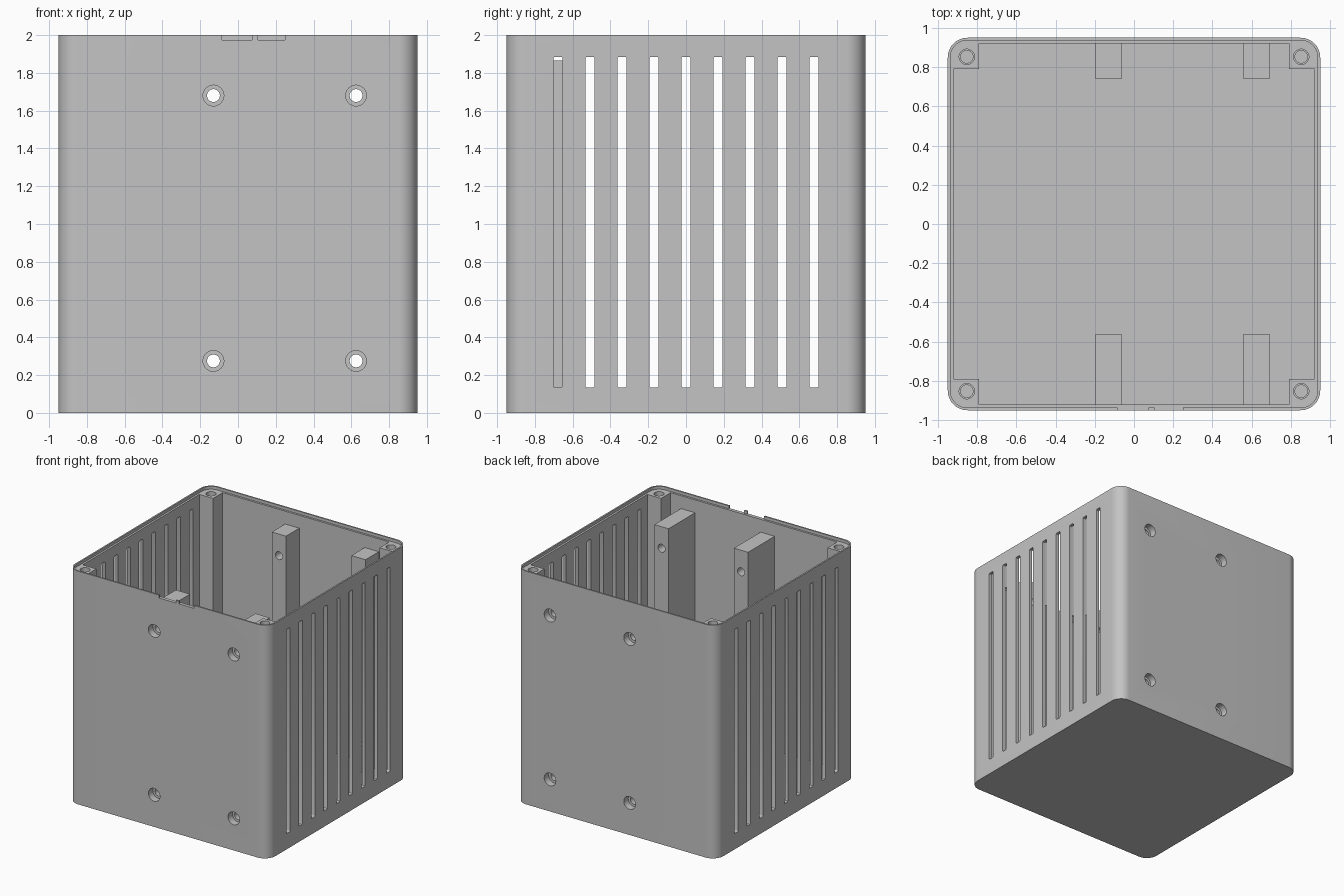
import bpy
import bmesh
from math import cos, sin, pi

cube = bpy.data.objects.get("Cube")
if cube:
    bpy.data.objects.remove(cube, do_unlink=True)

grey = bpy.data.materials.new("plain grey")
grey.use_nodes = True
colour = (0.55, 0.55, 0.55, 1)
grey.diffuse_color = colour
grey.node_tree.nodes["Principled BSDF"].inputs["Base Color"].default_value = colour

HALF, INNER, LIP, POST = 0.95, 0.92, 0.937, 0.79
TOP, LEDGE, FLOOR = 2.0, 1.975, 0.03


def rectangle(a0, a1, b0, b1):
    return [(a0, b0), (a1, b0), (a1, b1), (a0, b1)]


def rounded(a0, a1, b0, b1, r, steps):
    corners = [(a1 - r, b1 - r), (a0 + r, b1 - r), (a0 + r, b0 + r), (a1 - r, b0 + r)]
    return [(a + r * cos((q + i / steps) * pi / 2), b + r * sin((q + i / steps) * pi / 2))
            for q, (a, b) in enumerate(corners) for i in range(steps + 1)]


def circle(a, b, r, n=32):
    return [(a + r * cos(2 * pi * i / n), b + r * sin(2 * pi * i / n)) for i in range(n)]


def prism(name, outline, h0, h1, axis="Z"):
    """Extrude a flat outline from h0 to h1 along an axis."""
    place = {"Z": lambda a, b, h: (a, b, h),
             "X": lambda a, b, h: (h, a, b),
             "Y": lambda a, b, h: (a, h, b)}[axis]
    bm = bmesh.new()
    low = [bm.verts.new(place(a, b, h0)) for a, b in outline]
    high = [bm.verts.new(place(a, b, h1)) for a, b in outline]
    bm.faces.new(low)
    bm.faces.new(high)
    n = len(outline)
    for i in range(n):
        j = (i + 1) % n
        bm.faces.new((low[i], low[j], high[j], high[i]))
    bmesh.ops.recalc_face_normals(bm, faces=bm.faces)
    mesh = bpy.data.meshes.new(name)
    bm.to_mesh(mesh)
    bm.free()
    mesh.materials.append(grey)
    ob = bpy.data.objects.new(name, mesh)
    bpy.context.collection.objects.link(ob)
    return ob


# outer body with rounded upright corners
body = prism("enclosure_body", rounded(-HALF, HALF, -HALF, HALF, 0.1, 12), 0, TOP)
bpy.context.view_layer.objects.active = body
body.select_set(True)


def combine(tool, operation="DIFFERENCE"):
    mod = body.modifiers.new("combine", "BOOLEAN")
    mod.operation = operation
    mod.solver = "EXACT"
    mod.object = tool
    bpy.ops.object.modifier_apply(modifier=mod.name)
    bpy.data.objects.remove(tool, do_unlink=True)


# cavity that leaves a square screw post in every corner
cross = []
for sx, sy in ((1, 1), (-1, 1), (-1, -1), (1, -1)):
    corner = [(sx * INNER, sy * POST), (sx * POST, sy * POST), (sx * POST, sy * INNER)]
    cross += corner if sx == sy else corner[::-1]
combine(prism("cavity", cross, FLOOR, TOP + 0.1))

# recessed ledge for the lid
combine(prism("ledge", rounded(-LIP, LIP, -LIP, LIP, 0.087, 12), LEDGE, TOP + 0.1))

# two notches in the front lip
for x0, x1 in ((-0.085, 0.075), (0.105, 0.25)):
    combine(prism("notch", rectangle(x0, x1, -1, -0.93), LEDGE, TOP + 0.1))

# ventilation slots through both sides
for i in range(9):
    y = (i - 4) * 0.1695
    slot = rounded(y - 0.024, y + 0.024, 0.135, 1.885, 0.008, 3)
    combine(prism("slot", slot, -1.1, 1.1, "X"))

# mounting columns, deep at the front and shallow at the back
for x in (-0.13, 0.625):
    for y0, y1 in ((-0.93, -0.56), (0.74, 0.93)):
        column = rectangle(x - 0.067, x + 0.067, y0, y1)
        combine(prism("column", column, FLOOR / 2, 1.865), "UNION")

# counterbored screw holes through the columns
for x in (-0.13, 0.625):
    for z in (0.275, 1.68):
        combine(prism("bolt_hole", circle(x, z, 0.034), -1.1, 1.1, "Y"))
        for side in (-1, 1):
            combine(prism("counterbore", circle(x, z, 0.055), side * 0.89, side * 1.1, "Y"))

# stepped lid screw holes in the corner posts
for x in (-0.853, 0.853):
    for y in (-0.853, 0.853):
        combine(prism("insert_hole", circle(x, y, 0.039), 1.85, TOP + 0.1))
        combine(prism("pilot_hole", circle(x, y, 0.032), 1.6, TOP + 0.1))

bpy.ops.object.shade_smooth_by_angle(angle=pi / 6)
